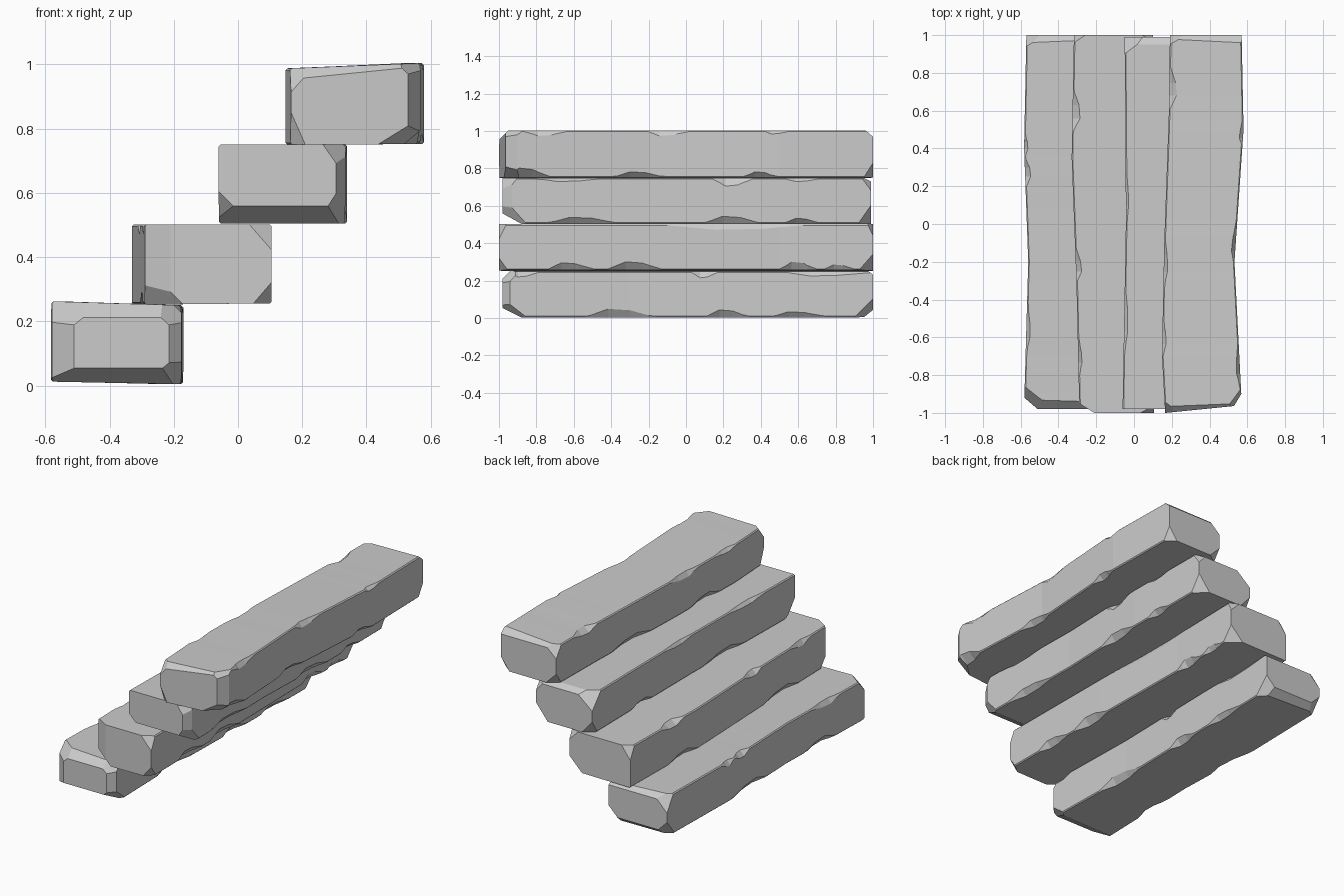
import bpy, bmesh
from mathutils import Vector


def interp(path, y):
    # piecewise linear lookup in a list of (y, value)
    if y <= path[0][0]:
        return path[0][1]
    for (y0, v0), (y1, v1) in zip(path, path[1:]):
        if y <= y1:
            return v0 + (v1 - v0) * (y - y0) / (y1 - y0)
    return path[-1][1]


def chip_size(chips, y):
    # chamfer width and height of one long edge at position y
    w = h = 0.006
    for cy, half, dx, dz in chips:
        t = interp([(cy - half, 0), (cy - half * .35, 1), (cy + half * .25, .85), (cy + half, 0)], y)
        w, h = max(w, dx * t), max(h, dz * t)
    return w, h


def stone_step(name, y0, y1, left, right, bottom, top, chips, cuts):
    # long edges in order: left bottom, right bottom, right top, left top
    stations = {y0, y1}
    for path in (left, right):
        stations |= {p[0] for p in path}
    for edge in chips:
        for cy, half, _, _ in edge:
            stations |= {cy - half, cy - half * .35, cy + half * .25, cy + half}
    stations = sorted(round(y, 3) for y in stations if y0 <= y <= y1)

    bm = bmesh.new()
    rings = []
    for y in stations:
        xl, xr = interp(left, y), interp(right, y)
        s = [chip_size(e, y) for e in chips]
        pts = [(xl, bottom[0] + s[0][1]), (xl + s[0][0], bottom[0]),
               (xr - s[1][0], bottom[1]), (xr, bottom[1] + s[1][1]),
               (xr, top[1] - s[2][1]), (xr - s[2][0], top[1]),
               (xl + s[3][0], top[0]), (xl, top[0] - s[3][1])]
        rings.append([bm.verts.new((x, y, z)) for x, z in pts])
    for a, b in zip(rings, rings[1:]):
        for i in range(8):
            j = (i + 1) % 8
            bm.faces.new((a[i], a[j], b[j], b[i]))
    bm.faces.new(rings[0])
    bm.faces.new(rings[-1])
    bmesh.ops.recalc_face_normals(bm, faces=bm.faces)

    # broken ends: planes set by their distances from a corner along x, y, z
    for sx, sy, sz, dists in cuts:
        ye = y1 if sy > 0 else y0
        corner = Vector((interp(right if sx > 0 else left, ye), ye,
                         max(top) if sz > 0 else min(bottom)))
        signs = (sx, sy, sz)
        normal = Vector([sg / d if d else 0 for sg, d in zip(signs, dists)]).normalized()
        point = corner.copy()
        point.y -= sy * dists[1]
        bmesh.ops.bisect_plane(bm, geom=bm.verts[:] + bm.edges[:] + bm.faces[:], dist=1e-5,
                               plane_co=point, plane_no=normal, clear_outer=True)
        bmesh.ops.holes_fill(bm, edges=[e for e in bm.edges if e.is_boundary], sides=0)
    bmesh.ops.recalc_face_normals(bm, faces=bm.faces)

    mesh = bpy.data.meshes.new(name)
    bm.to_mesh(mesh)
    bm.free()
    obj = bpy.data.objects.new(name, mesh)
    bpy.context.collection.objects.link(obj)


# lowest step
stone_step("step_1", -0.98, 1.0,
           [(-.9, -.58), (-.2, -.56), (.4, -.582), (1, -.57)],
           [(-.95, -.175), (-.3, -.19), (.4, -.175), (1, -.17)],
           (.012, .004), (.262, .25),
           [[(-.5, .15, .03, .04), (.2, .2, .03, .04)],
            [(-.35, .19, .03, .045), (.22, .12, .03, .04), (.6, .15, .025, .03)],
            [(-.87, .08, .03, .03), (.1, .07, .03, .035), (.75, .25, .02, .025)],
            [(.28, .08, .03, .03), (.42, .06, .02, .03), (-.55, .15, .02, .03)]],
           [(-1, -1, -1, (0, .1, .05)), (1, -1, -1, (.12, .13, .1)),
            (-1, -1, 1, (0, .05, .05)), (-1, -1, 1, (.07, .06, 0)),
            (-1, -1, 1, (.16, .12, .13)), (1, -1, 1, (.04, .04, 0)),
            (1, -1, 1, (.12, .1, .11)),
            (1, 1, -1, (0, .05, .04)), (1, 1, 1, (0, .04, .03)),
            (-1, 1, 1, (.1, .06, .1)), (1, 1, -1, (.1, .1, .1)), (-1, 1, -1, (.1, .08, .1))])

# second step
stone_step("step_2", -1.0, 1.0,
           [(-.95, -.29), (-.3, -.305), (.35, -.33), (1, -.318)],
           [(-1, .105), (-.2, .1), (.5, .09), (1, .1)],
           (.252, .256), (.502, .502),
           [[(-.5, .2, .03, .04), (.5, .15, .03, .04)],
            [(-.62, .13, .03, .04), (-.27, .15, .035, .045), (.6, .1, .03, .045), (.82, .08, .02, .03)],
            [(.3, .4, .015, .03)],
            [(-.22, .09, .03, .03), (.6, .12, .04, .03), (-.7, .1, .02, .03)]],
           [(-1, -1, 1, (.08, .05, 0)), (1, -1, 1, (.07, .04, .08)),
            (1, -1, -1, (.06, .05, .07)), (-1, -1, -1, (.12, .1, .12)),
            (1, 1, -1, (.09, .08, .09)), (1, 1, 1, (.06, .03, .06)),
            (-1, 1, 1, (.06, .04, .08))])

# third step
stone_step("step_3", -0.98, 0.99,
           [(-.95, -.06), (0, -.043), (.5, -.045), (1, -.05)],
           [(-.95, .335), (-.2, .32), (.4, .34), (1, .335)],
           (.504, .504), (.75, .75),
           [[(-.3, .2, .03, .04), (.5, .12, .03, .03)],
            [(-.55, .2, .03, .035), (.25, .16, .03, .04), (.62, .09, .03, .03)],
            [(-.62, .2, .025, .02), (.25, .11, .035, .045), (.62, .1, .02, .02)],
            [(.15, .15, .015, .02), (-.5, .2, .02, .02)]],
           [(1, -1, -1, (0, .1, .055)), (-1, -1, -1, (.1, .08, .1)),
            (1, -1, 1, (.03, .05, 0)), (1, -1, 1, (.07, .08, .1)),
            (1, -1, -1, (.09, .13, .14)), (-1, 1, 1, (0, .04, .02)),
            (-1, 1, 1, (.12, .09, .1)), (1, 1, -1, (.08, .07, .1)),
            (-1, 1, -1, (.07, .05, .08)), (1, 1, 1, (.06, .05, .07))])

# top step
stone_step("step_4", -1.0, 1.0,
           [(-1, .165), (-.7, .148), (-.1, .16), (.6, .185), (1, .19)],
           [(-.9, .568), (-.2, .532), (.5, .58), (1, .57)],
           (.75, .752), (.988, 1.004),
           [[(-.4, .15, .03, .04), (.3, .2, .03, .04)],
            [(-.85, .12, .05, .05), (-.25, .14, .03, .03), (.4, .09, .03, .03)],
            [(-.1, .12, .02, .03), (.48, .07, .02, .02), (-.75, .12, .02, .03)],
            [(.72, .11, .04, .03), (-.2, .15, .02, .03), (-.6, .1, .02, .02)]],
           [(1, -1, 1, (.4, .04, 0)), (1, -1, 1, (.06, .1, 0)),
            (-1, -1, 1, (0, .05, .05)), (-1, -1, 1, (.09, .07, .09)),
            (1, -1, -1, (.16, .16, .11)), (1, -1, 1, (.1, .13, .1)),
            (-1, -1, -1, (.05, .04, .1)),
            (1, 1, 1, (0, .04, .035)), (1, 1, -1, (.06, .05, .08)),
            (-1, 1, 1, (.1, .06, .09)), (-1, 1, -1, (.07, .05, .07))])
